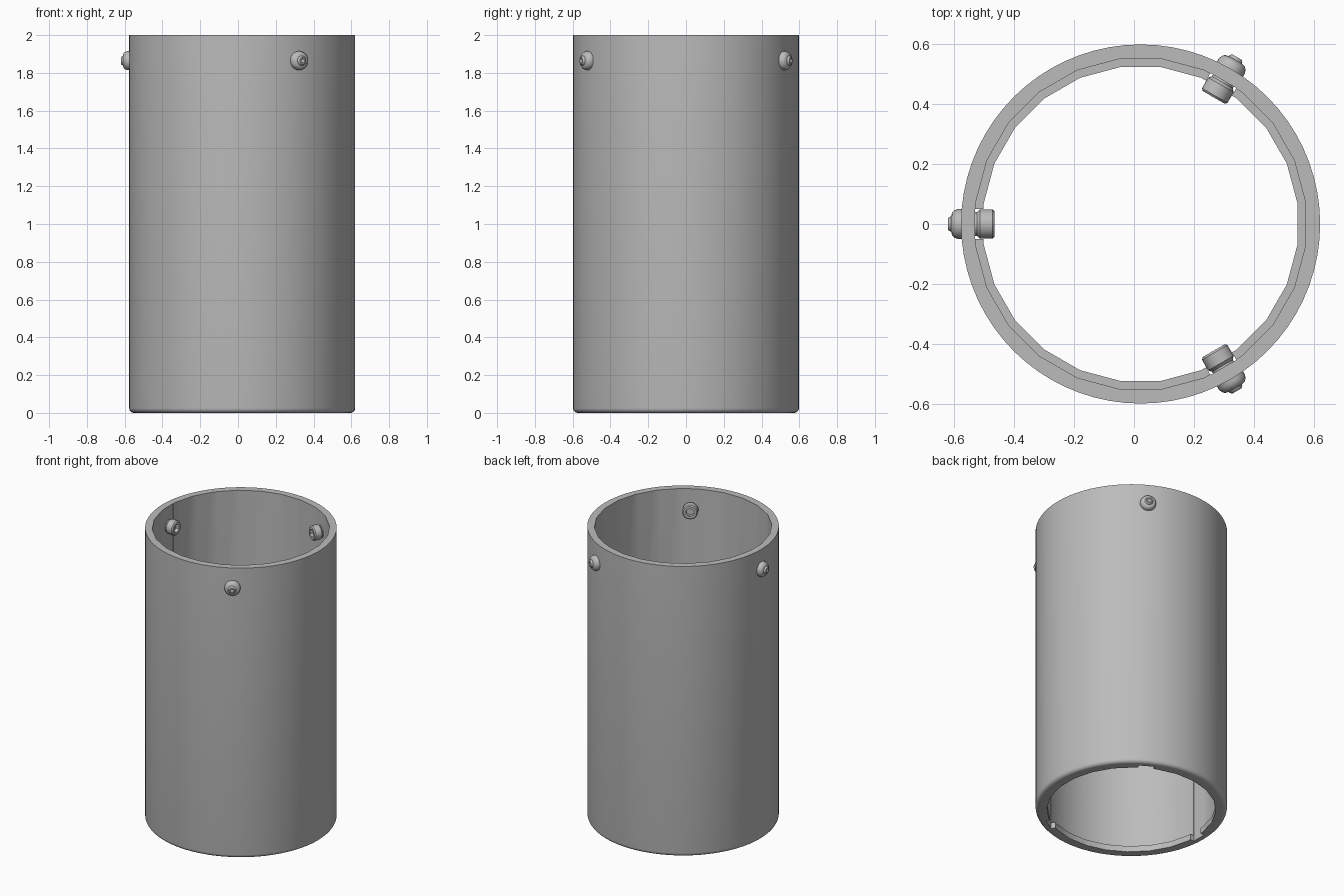
import bpy, bmesh, math
from mathutils import Matrix

if "Cube" in bpy.data.objects:
    bpy.data.objects.remove(bpy.data.objects["Cube"])

CX = 0.022          # tube axis
BOLT_Z = 1.865
BOLT_ANGLES = [math.radians(a) for a in (60, 180, 300)]

grey = bpy.data.materials.new("satin_grey")
grey.diffuse_color = (0.5, 0.5, 0.5, 1)
grey.use_nodes = True
grey.node_tree.nodes["Principled BSDF"].inputs["Base Color"].default_value = grey.diffuse_color


def lathe(name, profile, segs, turn=0.0):
    """Spin (radius, height, is_hex) points round z; radius 0 becomes a pole."""
    bm = bmesh.new()
    rings = []
    for r, z, hexa in profile:
        if r == 0:
            rings.append([bm.verts.new((0, 0, z))] * segs)
            continue
        ring = []
        for i in range(segs):
            a = 2 * math.pi * i / segs
            k = 1.0
            if hexa:
                k = math.cos(math.pi / 6) / math.cos(a % (math.pi / 3) - math.pi / 6)
            ring.append(bm.verts.new((r * k * math.cos(a + turn), r * k * math.sin(a + turn), z)))
        rings.append(ring)
    for lo, hi in zip(rings, rings[1:]):
        for i in range(segs):
            j = (i + 1) % segs
            corners = []
            for v in (lo[i], lo[j], hi[j], hi[i]):
                if v not in corners:
                    corners.append(v)
            bm.faces.new(corners)
    bmesh.ops.recalc_face_normals(bm, faces=bm.faces)
    return finish(name, bm)


def finish(name, bm):
    me = bpy.data.meshes.new(name)
    bm.to_mesh(me)
    bm.free()
    me.materials.append(grey)
    ob = bpy.data.objects.new(name, me)
    bpy.context.collection.objects.link(ob)
    return ob


def select(ob):
    bpy.ops.object.select_all(action='DESELECT')
    ob.select_set(True)
    bpy.context.view_layer.objects.active = ob


def cut(ob, cutter):
    select(ob)
    mod = ob.modifiers.new("cut", 'BOOLEAN')
    mod.operation = 'DIFFERENCE'
    mod.solver = 'EXACT'
    mod.object = cutter
    bpy.ops.object.modifier_apply(modifier=mod.name)
    bpy.data.objects.remove(cutter)


def plain(points):
    return [(r, z, False) for r, z in points]


# Tube: outer skin with a rounded bottom edge
fillet = [(0.573 + 0.025 * math.sin(t), 0.025 - 0.025 * math.cos(t))
          for t in (math.pi / 2 * k / 5 for k in range(6))]
tube = lathe("tube", plain([(0, 0)] + fillet + [(0.598, 2), (0, 2)]), 72)

# Stepped bore, leaving a small inner lip at the bottom
bore = lathe("bore_cutter", plain([(0, -0.1), (0.527, -0.1), (0.527, 0.04),
                                   (0.554, 0.04), (0.554, 2.1), (0, 2.1)]),
             24, math.radians(7.5))
cut(tube, bore)

# Vertical slots that pass the bolt heads through the lip
for a in BOLT_ANGLES:
    bm = bmesh.new()
    bmesh.ops.create_cube(bm, size=1)
    bmesh.ops.transform(bm, verts=bm.verts, matrix=Matrix.Rotation(a, 4, 'Z')
                        @ Matrix.Translation((0.4765, 0, 1))
                        @ Matrix.Diagonal((0.15, 0.1, 2.4, 1)))
    cut(tube, finish("slot_cutter", bm))
tube.location.x = CX
select(tube)
bpy.ops.object.shade_smooth_by_angle(angle=math.radians(30))

# Bolts: socket head inside the wall, domed nut and threaded tip outside
head = [(0, 0.512, False), (0.028, 0.512, True), (0.028, 0.487, True)] + plain(
    [(0.042, 0.487), (0.049, 0.494), (0.049, 0.535), (0.04, 0.545), (0.04, 0.565), (0, 0.565)])
dome = plain([(0, 0.58), (0.05, 0.58), (0.05, 0.608), (0.046, 0.62), (0.038, 0.628),
              (0.026, 0.631), (0.024, 0.636), (0.018, 0.642), (0.011, 0.642), (0, 0.63)])
for n, a in enumerate(BOLT_ANGLES, 1):
    for name, prof in (("bolt_head", head), ("bolt_nut", dome)):
        ob = lathe(f"{name}_{n}", prof, 24)
        ob.data.transform(Matrix.Translation((CX, 0, BOLT_Z)) @ Matrix.Rotation(a, 4, 'Z')
                          @ Matrix.Rotation(math.pi / 2, 4, 'Y'))
        select(ob)
        bpy.ops.object.shade_smooth_by_angle(angle=math.radians(35))
